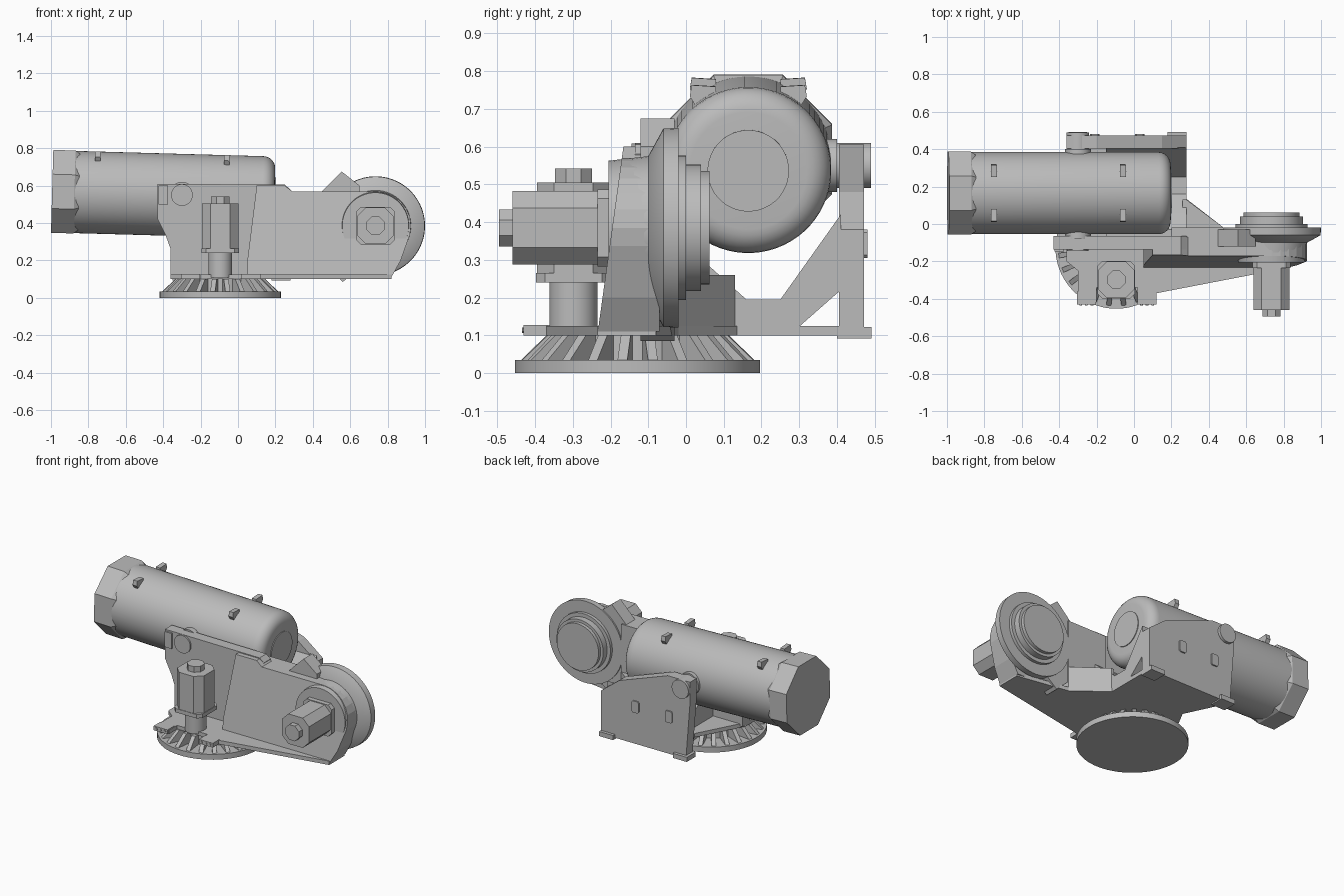
import bpy, bmesh, math
from mathutils import Matrix, Vector

cube = bpy.data.objects.get("Cube")
if cube:
    bpy.data.objects.remove(cube, do_unlink=True)

grey = bpy.data.materials.new("plain grey")
grey.use_nodes = True
grey.diffuse_color = (0.5, 0.5, 0.5, 1)
grey.node_tree.nodes["Principled BSDF"].inputs["Base Color"].default_value = (0.5, 0.5, 0.5, 1)


def finish(name, bm, smooth=False):
    bmesh.ops.recalc_face_normals(bm, faces=bm.faces)
    mesh = bpy.data.meshes.new(name)
    bm.to_mesh(mesh)
    bm.free()
    mesh.materials.append(grey)
    ob = bpy.data.objects.new(name, mesh)
    bpy.context.collection.objects.link(ob)
    if smooth:
        bpy.ops.object.select_all(action='DESELECT')
        ob.select_set(True)
        bpy.context.view_layer.objects.active = ob
        bpy.ops.object.shade_smooth_by_angle(angle=math.radians(35))
    return ob


def place(axis, a, b, d):
    """Outline point (a, b) at depth d along an axis."""
    return {'x': (d, a, b), 'y': (a, d, b), 'z': (a, b, d)}[axis]


def prism(name, axis, pts, lo, hi):
    """Extrude an outline between two depths."""
    bm = bmesh.new()
    ends = [[bm.verts.new(place(axis, a, b, d)) for a, b in pts] for d in (lo, hi)]
    bm.faces.new(ends[0])
    bm.faces.new(ends[1])
    for i in range(len(pts)):
        j = (i + 1) % len(pts)
        bm.faces.new((ends[0][i], ends[0][j], ends[1][j], ends[1][i]))
    return finish(name, bm)


def box(name, x, y, z):
    return prism(name, 'z', [(x[0], y[0]), (x[1], y[0]), (x[1], y[1]), (x[0], y[1])], *z)


def lathe(name, axis, centre, profile, n=48):
    """Turn (depth, radius) steps about an axis."""
    bm = bmesh.new()
    rings = []
    for d, r in profile:
        ring = []
        for k in range(n):
            t = math.tau * (k + 0.5) / n
            a, b = centre[0] + r * math.cos(t), centre[1] + r * math.sin(t)
            ring.append(bm.verts.new(place(axis, a, b, d)))
        rings.append(ring)
    bm.faces.new(rings[0])
    bm.faces.new(rings[-1])
    for p, q in zip(rings, rings[1:]):
        for k in range(n):
            m = (k + 1) % n
            bm.faces.new((p[k], p[m], q[m], q[k]))
    return finish(name, bm, n > 8)


def chamfered(cx, cy, h, c):
    """Square outline with cut corners."""
    k = h - c
    pts = [(k, -h), (h, -k), (h, k), (k, h), (-k, h), (-h, k), (-h, -k), (-k, -h)]
    return [(cx + a, cy + b) for a, b in pts]


# Turntable base with radial gussets
base = (-0.095, -0.128)
lathe("base_disc", 'z', base, [(0, 0.325), (0.035, 0.325)], 64)
lathe("base_hub", 'z', base, [(0.03, 0.2), (0.105, 0.2)])
for i in range(24):
    fin = prism("base_gusset", 'y', [(0.18, 0.03), (0.315, 0.03), (0.24, 0.102), (0.18, 0.102)], -0.013, 0.013)
    fin.matrix_world = Matrix.Translation((*base, 0)) @ Matrix.Rotation(math.tau * (i + 0.5) / 24, 4, 'Z')

# Floor plate
prism("floor_plate", 'z', [(-0.3, -0.42), (-0.2, -0.42), (-0.2, -0.34), (0.02, -0.34), (0.02, -0.42),
                           (0.12, -0.42), (0.12, -0.37), (0.82, -0.235), (0.82, -0.08), (0.48, -0.02),
                           (0.28, 0.135), (0.28, 0.47), (-0.33, 0.47), (-0.2, 0.2), (-0.36, -0.1),
                           (-0.36, -0.2), (-0.3, -0.25)], 0.1, 0.125)

# Cradle between the two walls
prism("cradle", 'x', [(-0.1, 0.11), (-0.1, 0.36), (-0.03, 0.36), (0.06, 0.285), (0.16, 0.195),
                      (0.25, 0.195), (0.41, 0.42), (0.41, 0.22), (0.285, 0.11)], -0.15, 0.28)
prism("arm_web", 'z', [(0.26, -0.08), (0.48, -0.08), (0.48, -0.02), (0.28, 0.13), (0.26, 0.13)], 0.11, 0.26)

# Front wall
prism("front_wall", 'y', [(-0.43, 0.61), (-0.43, 0.42), (-0.385, 0.33), (-0.36, 0.26), (-0.36, 0.11),
                          (0.28, 0.11), (0.28, 0.58), (0.25, 0.605)], -0.135, -0.065)
# Leaning arm that carries the drum
arm_end = [(0.735 + 0.19 * math.cos(t), 0.385 + 0.185 * math.sin(t))
           for t in [math.radians(90 - 15 * i) for i in range(8)]]
arm = prism("drum_arm", 'y', [(0.05, 0.11), (0.05, 0.2), (0.1, 0.6), (0.25, 0.6), (0.29, 0.57)]
            + arm_end + [(0.87, 0.2), (0.82, 0.11)], -0.235, -0.07)
for v in arm.data.vertices:
    if v.co.y < -0.2:
        v.co.y += 0.065 * (v.co.z - 0.1) / 0.47
box("arm_back_block", (0.2, 0.48), (-0.09, -0.02), (0.11, 0.57))
prism("drum_bracket", 'y', [(0.45, 0.57), (0.555, 0.675), (0.65, 0.6), (0.65, 0.16), (0.56, 0.085), (0.45, 0.19)],
      -0.12, -0.03)

# Back wall with plates and feet
prism("back_wall", 'y', [(0.28, 0.1), (0.28, 0.38), (0.15, 0.48), (-0.2, 0.605), (-0.36, 0.605),
                         (-0.36, 0.48), (-0.33, 0.1)], 0.405, 0.472)
for x in (0.03, -0.21):
    prism("back_wall_plate", 'y', chamfered(x, 0.33, 0.025, 0.008)[0:2]
          + [(x + 0.025, 0.372), (x + 0.017, 0.38), (x - 0.017, 0.38), (x - 0.025, 0.372)]
          + chamfered(x, 0.33, 0.025, 0.008)[6:], 0.47, 0.481)
for x in (0.18, -0.35):
    box("back_foot", (x, x + 0.1), (0.4, 0.492), (0.092, 0.122))
for x in (-0.305, 0.02):
    box("front_foot", (x, x + 0.1), (-0.43, -0.36), (0.1, 0.128))
    for i in range(3):
        lathe("foot_bolt", 'y', (x + 0.02 + 0.03 * i, 0.114), [(-0.435, 0.008), (-0.425, 0.008)], 8)
box("front_wall_plate", (-0.425, -0.375), (-0.146, -0.13), (0.5, 0.6))

# Trunnions on the barrel's tilt axis
pivot = (-0.3, 0.55)
lathe("front_trunnion", 'y', pivot, [(-0.145, 0.058), (-0.08, 0.058), (-0.08, 0.07), (-0.03, 0.07)], 32)
lathe("back_trunnion", 'y', pivot, [(0.36, 0.07), (0.4, 0.07), (0.4, 0.06), (0.49, 0.06)], 32)

# Tilted barrel with rounded rear and octagonal head
tilt = Matrix.Translation((-0.3, 0.165, 0.55)) @ Matrix.Rotation(0.028, 4, 'Y')
curve = [(0.43 + 0.065 * math.sin(t), 0.155 + 0.065 * math.cos(t))
         for t in [math.radians(15 * i) for i in range(7)]]
barrel_parts = [
    lathe("barrel", 'x', (0, 0), [(-0.6, 0.22)] + curve, 64),
    lathe("barrel_rear_cap", 'x', (0, 0), [(0.48, 0.108), (0.5, 0.108)], 40),
    lathe("barrel_head", 'x', (0, 0), [(-0.694, 0.24), (-0.575, 0.24), (-0.55, 0.222)], 8),
]
for x in (-0.455, 0.235):
    for s in (-1, 1):
        barrel_parts.append(prism("barrel_lug", 'x', [(s * 0.085, 0.17), (s * 0.085, 0.216), (s * 0.15, 0.22),
                                                      (s * 0.155, 0.19), (s * 0.13, 0.15)], x - 0.015, x + 0.015))
for ob in barrel_parts:
    ob.matrix_world = tilt

# Stepped drum on the arm
hub = (0.735, 0.385)
lathe("drum", 'y', hub, [(-0.1, 0.19), (-0.06, 0.263), (-0.02, 0.265), (-0.02, 0.192), (0.0, 0.192),
                         (0.0, 0.168), (0.04, 0.168), (0.04, 0.15), (0.062, 0.15)], 64)
lathe("drum_boss", 'y', hub, [(-0.205, 0.178), (-0.1, 0.19)], 48)

# Drum motor, facing forward
prism("drum_motor_flange", 'y', chamfered(*hub, 0.102, 0.025), -0.235, -0.19)
prism("drum_motor", 'y', chamfered(*hub, 0.097, 0.045), -0.46, -0.23)
lathe("drum_motor_nut", 'y', hub, [(-0.495, 0.053), (-0.455, 0.053)], 8)

# Slewing motor, standing upright
post = (-0.095, -0.298)
lathe("slew_motor_shaft", 'z', post, [(0.11, 0.064), (0.255, 0.064)], 32)
prism("slew_motor_flange", 'z', chamfered(*post, 0.1, 0.025), 0.24, 0.265)
prism("slew_motor", 'z', chamfered(*post, 0.097, 0.045), 0.26, 0.505)
lathe("slew_motor_nut", 'z', post, [(0.5, 0.053), (0.542, 0.053)], 8)
